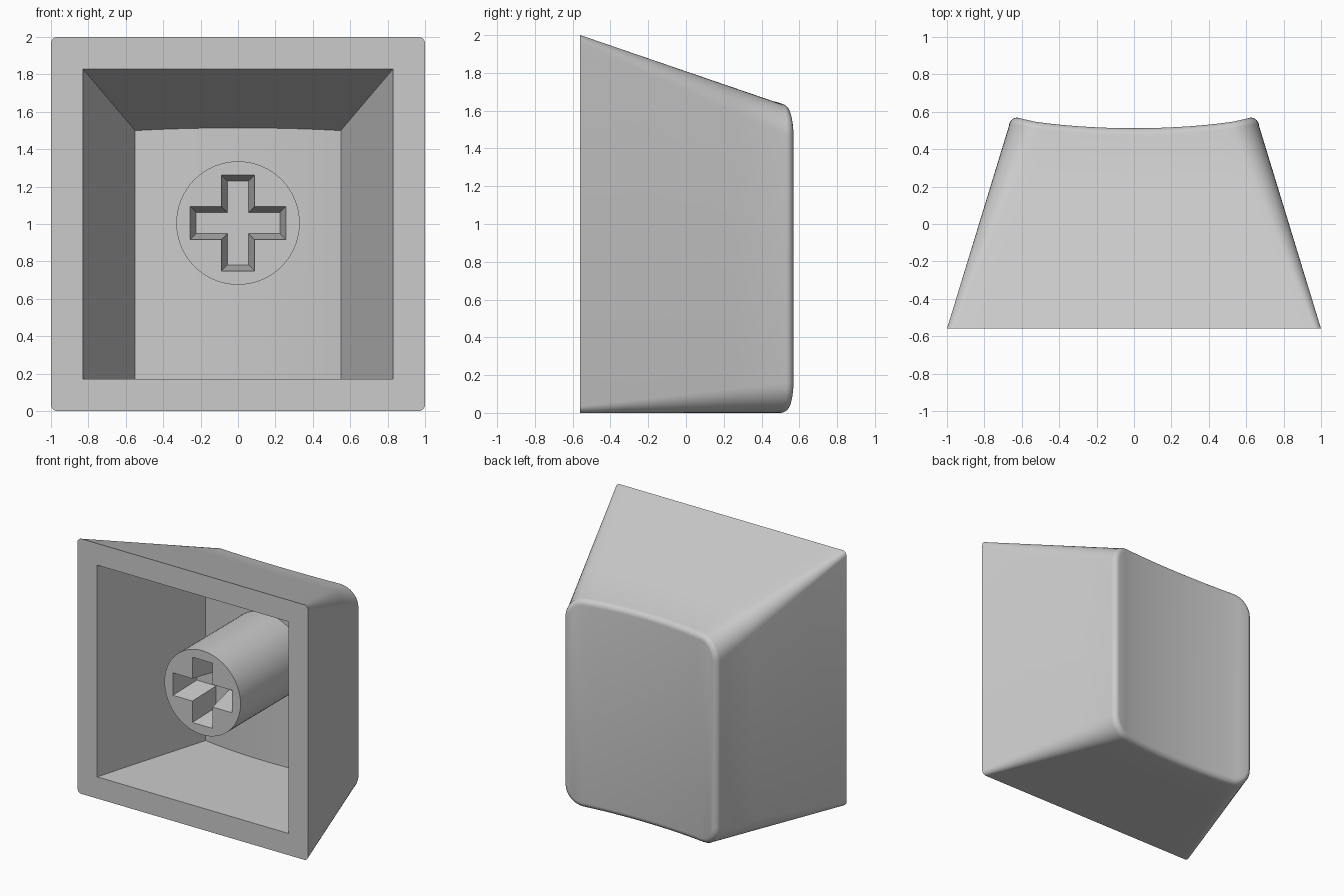
import bpy, bmesh, math

if "Cube" in bpy.data.objects:
    bpy.data.objects.remove(bpy.data.objects["Cube"], do_unlink=True)

FRONT = -0.56
FILLET = 0.045
ARC = 8        # segments per rounded corner
SPAN = 14      # columns between the corners

grey = bpy.data.materials.new("light_grey_plastic")
grey.use_nodes = True
grey.diffuse_color = (0.6, 0.6, 0.6, 1)
grey.node_tree.nodes["Principled BSDF"].inputs["Base Color"].default_value = (0.6, 0.6, 0.6, 1)


def make_object(name, bm):
    bmesh.ops.remove_doubles(bm, verts=bm.verts, dist=1e-5)
    bmesh.ops.recalc_face_normals(bm, faces=bm.faces)
    mesh = bpy.data.meshes.new(name)
    bm.to_mesh(mesh)
    bm.free()
    obj = bpy.data.objects.new(name, mesh)
    mesh.materials.append(grey)
    bpy.context.collection.objects.link(obj)
    return obj


def activate(obj):
    bpy.ops.object.select_all(action="DESELECT")
    obj.select_set(True)
    bpy.context.view_layer.objects.active = obj


def outer_section(y):
    """Half width, bottom, top and corner radius of the outside at depth y."""
    s = (y - FRONT) / 1.08
    return 1 - 0.33 * s, 0.0, 2 - 0.37 * s, 0.035 + 0.125 * s


def inner_section(y):
    s = (y - FRONT) / 0.94
    return 0.83 - 0.28 * s, 0.17, 1.83 - 0.33 * s, 0.0


def outer_dish(x):
    return 0.512 + 0.05 * (x / 0.63) ** 2


def inner_dish(x):
    return 0.34 + 0.04 * (x / 0.55) ** 2


def half_profile(hw, z0, z1, r):
    """Matching (x, low z, high z) columns of a rounded rectangle."""
    arc = [(hw - r + r * math.cos(a), r - r * math.sin(a))
           for a in (math.pi / 2 * i / ARC for i in range(ARC + 1))]
    flat = [((hw - r) * (1 - 2 * i / SPAN), 0) for i in range(1, SPAN)]
    mirrored = [(-x, d) for x, d in reversed(arc)]
    return [(x, z0 + d, z1 - d) for x, d in arc + flat + mirrored]


def ring(bm, section, dish, t, inset=0.0, lift=0.0, drop=0.0):
    """One closed ring; t runs from the open front to the dished end."""
    final = half_profile(*section(dish(0)))
    low, high = [], []
    for i, (fx, _, _) in enumerate(final):
        y = FRONT + t * (dish(fx) - drop - FRONT)
        hw, z0, z1, r = section(y)
        x, a, b = half_profile(hw - inset, z0 + inset, z1 - inset, max(r - inset, 0))[i]
        low.append(bm.verts.new((x, y + lift, a)))
        high.append(bm.verts.new((x, y + lift, b)))
    return high + low[::-1]


def bridge(bm, a, b):
    for i in range(len(a)):
        j = (i + 1) % len(a)
        bm.faces.new((a[i], a[j], b[j], b[i]))


def cap(bm, r):
    n = len(r)
    for i in range(n // 2 - 1):
        bm.faces.new((r[i], r[i + 1], r[n - 2 - i], r[n - 1 - i]))


# Hollow cap: tapered outside, rounded dished end, tapered cavity and flat rim
bm = bmesh.new()
outside = [ring(bm, outer_section, outer_dish, k / 4, drop=FILLET) for k in range(5)]
for k in range(1, 7):
    a = math.pi / 2 * k / 6
    outside.append(ring(bm, outer_section, outer_dish, 1, FILLET * (1 - math.cos(a)),
                        FILLET * math.sin(a), FILLET))
inside = [ring(bm, inner_section, inner_dish, k) for k in (0, 1)]
rings = outside[::-1] + inside
for a, b in zip(rings, rings[1:]):
    bridge(bm, a, b)
cap(bm, outside[-1])
cap(bm, inside[-1])
shell = make_object("hollow_cap", bm)

# Round stem rising from the cavity floor
STEM_FRONT, STEM_BACK, STEM_Z = -0.44, 0.41, 1.005
bpy.ops.mesh.primitive_cylinder_add(vertices=64, radius=0.33, depth=STEM_BACK - STEM_FRONT,
                                    location=(0, (STEM_FRONT + STEM_BACK) / 2, STEM_Z),
                                    rotation=(math.pi / 2, 0, 0))
stem = bpy.context.object
stem.name = "stem"
stem.data.materials.append(grey)

# Tapered cross socket cut into the stem
def cross_outline(arm, half):
    quarter = [(arm, -half), (arm, half), (half, half)]
    points = []
    for _ in range(4):
        points += quarter
        quarter = [(-z, x) for x, z in quarter]
    return points


bm = bmesh.new()
DEPTH, TAPER = 0.25, 0.032
loops = []
for s in (-0.1, 1):
    loops.append([bm.verts.new((x, STEM_FRONT + DEPTH * s, STEM_Z + z))
                  for x, z in cross_outline(0.256 - TAPER * s, 0.088 - TAPER * s)])
bridge(bm, *loops)
for loop in loops:
    bm.faces.new(loop)
cutter = make_object("cross_cutter", bm)
cutter.hide_render = True

activate(stem)
cut = stem.modifiers.new("cross_socket", "BOOLEAN")
cut.operation = "DIFFERENCE"
cut.solver = "EXACT"
cut.object = cutter
bpy.ops.object.modifier_apply(modifier=cut.name)
bpy.data.objects.remove(cutter, do_unlink=True)

for obj in (shell, stem):
    activate(obj)
    bpy.ops.object.shade_smooth_by_angle(angle=math.radians(30))
